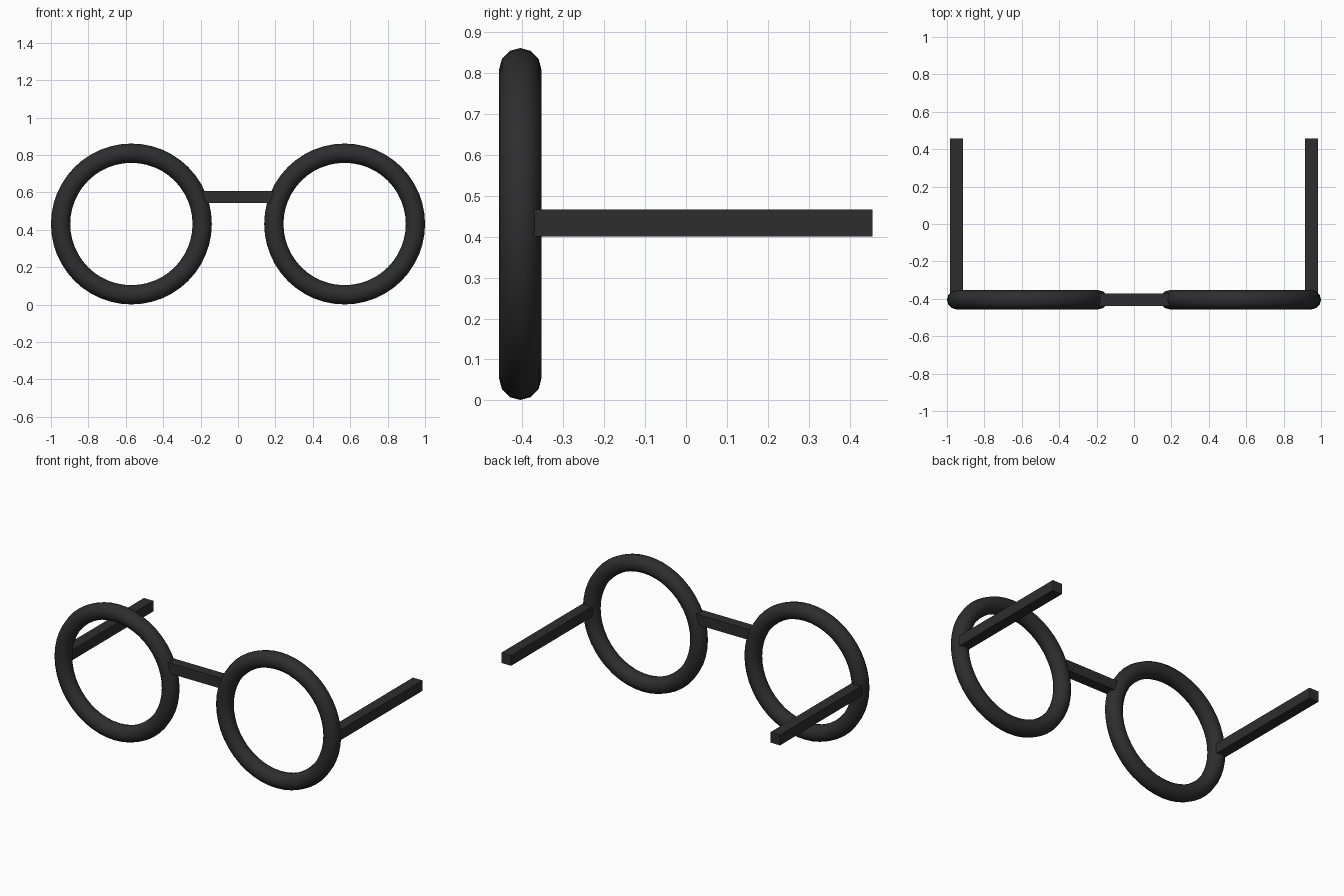
import bpy

cube = bpy.data.objects.get("Cube")
if cube:
    bpy.data.objects.remove(cube, do_unlink=True)

# Single frame colour
black = bpy.data.materials.new("frame_black")
black.use_nodes = True
colour = (0.027, 0.027, 0.027, 1)
black.diffuse_color = colour
black.node_tree.nodes["Principled BSDF"].inputs["Base Color"].default_value = colour

FRAME_Y = -0.405
RIM_X, RIM_Z = 0.57, 0.431
TUBE = 0.0515
RIM_R = 0.43 - TUBE


def finish(name):
    obj = bpy.context.object
    obj.name = name
    obj.data.materials.append(black)
    return obj


def bar(name, low, high):
    """Square bar spanning two opposite corners."""
    centre = [(a + b) / 2 for a, b in zip(low, high)]
    bpy.ops.mesh.primitive_cube_add(size=1, location=centre)
    obj = finish(name)
    obj.scale = [b - a for a, b in zip(low, high)]
    bpy.ops.object.transform_apply(location=False, rotation=False, scale=True)


for side, sign in (("left", 1), ("right", -1)):
    # Round lens rim
    bpy.ops.mesh.primitive_torus_add(
        major_radius=RIM_R, minor_radius=TUBE, major_segments=48, minor_segments=12,
        location=(sign * RIM_X, FRAME_Y, RIM_Z), rotation=(1.570796, 0, 0))
    finish(side + "_rim")
    bpy.ops.object.shade_smooth()
    # Straight temple arm behind the rim
    xs = sorted((sign * 0.915, sign * 0.983))
    bar(side + "_temple", (xs[0], -0.372, 0.4), (xs[1], 0.456, 0.466))

# Nose bridge
bar("bridge", (-0.19, FRAME_Y - 0.033, 0.542), (0.19, FRAME_Y + 0.033, 0.608))
